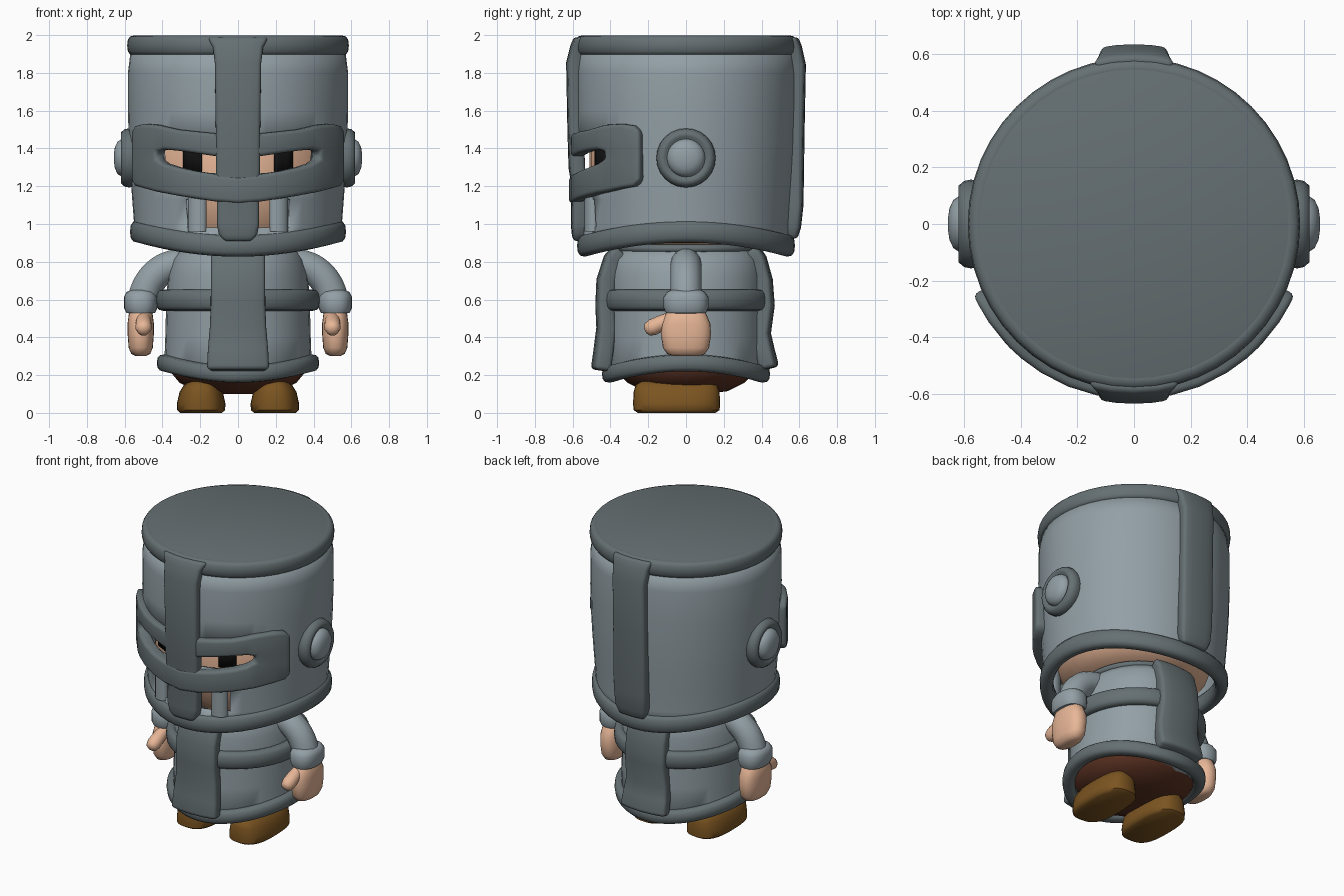
import bpy, bmesh, math
from math import sin, cos, radians, pi

if "Cube" in bpy.data.objects:
    bpy.data.objects.remove(bpy.data.objects["Cube"])


def mat(name, rgb):
    m = bpy.data.materials.new(name)
    m.diffuse_color = (*rgb, 1)
    m.use_nodes = True
    m.node_tree.nodes["Principled BSDF"].inputs["Base Color"].default_value = m.diffuse_color
    return m


DARK = mat("dark_steel", (0.13, 0.16, 0.17))
LIGHT = mat("light_steel", (0.29, 0.35, 0.38))
SKIN = mat("skin", (0.80, 0.47, 0.31))
BOOT = mat("boot_leather", (0.20, 0.09, 0.015))
CLOTH = mat("brown_cloth", (0.10, 0.03, 0.015))
BLACK = mat("black", (0.005, 0.005, 0.005))


def grid(name, rows, m, loop=False, ring=False, caps=False, skip=None, thick=0, bevel=0):
    """Skin a grid of points; loop closes each row, ring joins last row to first."""
    bm = bmesh.new()
    v = [[bm.verts.new(p) for p in r] for r in rows]
    nr, nc = len(v), len(v[0])
    for i in range(nr if ring else nr - 1):
        for j in range(nc if loop else nc - 1):
            if skip and skip(i, j):
                continue
            a, b = v[i], v[(i + 1) % nr]
            k = (j + 1) % nc
            bm.faces.new((a[j], a[k], b[k], b[j]))
    if caps:
        bm.faces.new(v[0])
        bm.faces.new(v[-1])
    bmesh.ops.recalc_face_normals(bm, faces=bm.faces)
    me = bpy.data.meshes.new(name)
    bm.to_mesh(me)
    bm.free()
    me.materials.append(m)
    ob = bpy.data.objects.new(name, me)
    bpy.context.collection.objects.link(ob)
    if thick:
        s = ob.modifiers.new("thickness", "SOLIDIFY")
        s.thickness, s.offset = thick, 0
    if bevel:
        b = ob.modifiers.new("round", "BEVEL")
        b.width, b.segments, b.limit_method = bevel, 3, "ANGLE"
        b.angle_limit = radians(40)
    return ob


def spow(c, n):
    return math.copysign(abs(c) ** (2 / n), c)


def stack(name, secs, m, loc=(0, 0, 0), n=2, seg=24, rot=(0, 0, 0), ring=False):
    """Stacked oval sections (half x, half y, z, front/back dip)."""
    rows = []
    for a, b, z, *d in secs:
        dip = d[0] if d else 0
        rows.append([(a * spow(sin(t), n), -b * spow(cos(t), n), z - dip * cos(t) ** 2)
                     for t in (2 * pi * k / seg for k in range(seg))])
    ob = grid(name, rows, m, loop=True, ring=ring, caps=not ring)
    ob.location, ob.rotation_euler = loc, rot
    return ob


def hoop(name, rx, ry, z, w, h, dip=0, m=DARK, seg=48):
    secs = [(rx + w * spow(cos(t), 2.6), ry + w * spow(cos(t), 2.6), z + h * spow(sin(t), 2.6), dip)
            for t in (2 * pi * k / 12 for k in range(12))]
    return stack(name, secs, m, seg=seg, ring=True)


def strap(name, prof, side, thick, curve=0.85):
    """Vertical strip from (distance from axis, z, half width) points."""
    rows = [[(w * u, side * (y - curve * (w * u) ** 2), z) for u in (-1, -.5, 0, .5, 1)]
            for y, z, w in prof]
    return grid(name, rows, DARK, thick=thick, bevel=0.022)


def wrap(name, cols, r, m, thick, skip=None, bevel=0.0):
    """Plate bent around the z axis from (angle from front, z values...)."""
    rows = [[(r * sin(radians(a)), -r * cos(radians(a)), z) for z in zs] for a, *zs in cols]
    return grid(name, rows, m, thick=thick, bevel=bevel, skip=skip)


# helmet shell with eye and mouth openings
SEG = 48
shell = [(.53, .91, .07), (.535, 1.0, .02), (.545, 1.13), (.555, 1.27), (.562, 1.40),
         (.568, 1.6), (.568, 1.8), (.55, 1.94)]
rows = []
for r, z, *d in shell:
    rows.append([(r * sin(t), -r * cos(t), z - (d[0] if d else 0) * cos(t) ** 2)
                 for t in (2 * pi * k / SEG for k in range(SEG))])


def opening(i, j):
    a = abs(((j + 0.5) * 360 / SEG + 180) % 360 - 180)
    return (i == 3 and 7.5 < a < 45) or (i == 1 and 7.5 < a < 30)


grid("helmet_shell", rows, LIGHT, loop=True, skip=opening, thick=0.03)

# helmet top and rims
stack("helmet_top", [(.54, .54, 1.94), (.565, .565, 1.99), (.54, .54, 1.999)], DARK, seg=SEG)
hoop("helmet_top_rim", .55, .55, 1.945, .037, .053)
hoop("helmet_bottom_rim", .53, .535, .96, .042, .058, .075)

# helmet front and back straps
strap("helmet_front_strap", [(.555, 1.98, .16), (.575, 1.93, .13), (.595, 1.85, .12), (.588, 1.5, .115),
                             (.582, 1.3, .115), (.566, 1.2, .11), (.57, 1.0, .11), (.565, .95, .10),
                             (.555, .915, .07)], -1, .08)
strap("helmet_back_strap", [(.555, 1.98, .14), (.575, 1.93, .125), (.595, 1.84, .115), (.588, 1.5, .115),
                            (.582, 1.1, .115), (.57, .99, .11), (.55, .93, .09)], 1, .08)

# eye mask plate
half = [(0, 1.47, 1.345, 1.25, 1.11), (12, 1.48, 1.36, 1.265, 1.12), (22, 1.49, 1.375, 1.28, 1.135),
        (32, 1.50, 1.388, 1.30, 1.15), (40, 1.515, 1.395, 1.32, 1.163), (45, 1.525, 1.385, 1.345, 1.17),
        (56, 1.53, 1.40, 1.32, 1.19), (63, 1.52, 1.40, 1.31, 1.20), (66.5, 1.49, 1.40, 1.31, 1.23)]
cols = [(-a, *z) for a, *z in half[:0:-1]] + half
wrap("eye_mask", cols, .582, DARK, .075, bevel=.027,
     skip=lambda i, j: j == 1 and abs(cols[i][0] + cols[i + 1][0]) < 90)

# head inside the helmet
stack("head", [(.2, .2, .88), (.36, .36, .90), (.45, .45, .98), (.5, .5, 1.15), (.51, .51, 1.25),
               (.51, .51, 1.4), (.45, .45, 1.6), (.25, .25, 1.72)], SKIN, seg=32)

# torso, hem and belt
stack("tunic", [(.36, .38, .25, .07), (.39, .405, .27, .06), (.385, .405, .4), (.38, .405, .6),
                (.37, .405, .73), (.345, .39, .81), (.31, .35, .86), (.2, .22, .885)], LIGHT, seg=32)
hoop("collar", .29, .32, .87, .035, .022)
hoop("tunic_hem", .39, .405, .265, .04, .045, .06)
hoop("belt", .395, .405, .597, .04, .057)
stack("trousers", [(.1, .1, .10), (.22, .22, .115), (.31, .31, .16), (.36, .37, .22), (.36, .37, .30)], CLOTH)

# tabard panels
strap("tabard_front", [(.355, .855, .14), (.395, .81, .14), (.43, .7, .14), (.435, .57, .14),
                       (.43, .45, .145), (.445, .33, .155), (.46, .225, .16)], -1, .09, .9)
strap("tabard_back", [(.35, .86, .14), (.385, .81, .14), (.415, .7, .14), (.425, .57, .14),
                      (.405, .42, .145), (.425, .33, .155), (.45, .235, .16)], 1, .09, .9)

for s, side in ((-1, "left"), (1, "right")):
    # eye
    wrap(side + "_eye", [(s * a, 1.27, 1.40) for a in (22, 26, 30, 34)], .513, BLACK, .02)
    # mouth grille bar
    stack(side + "_mouth_bar", [(.052, .035, .96), (.052, .035, 1.16)], LIGHT,
          (s * .215, -.50, 0), seg=16, rot=(0, 0, s * .4))
    # ear disc and dome
    turn = (0, s * pi / 2, 0)
    stack(side + "_ear_disc", [(r, r, z) for r, z in ((.15, 0), (.157, .03), (.152, .055), (.135, .075),
          (.115, .075), (.10, .06))], DARK, (s * .545, 0, 1.35), rot=turn)
    stack(side + "_ear_dome", [(r, r, z) for r, z in ((.103, .04), (.10, .07), (.085, .093), (.055, .107),
          (.02, .112))], LIGHT, (s * .545, 0, 1.35), rot=turn)
    # sleeve
    cu = bpy.data.curves.new(side + "_sleeve", "CURVE")
    cu.dimensions, cu.bevel_depth, cu.bevel_resolution, cu.use_fill_caps = "3D", .083, 5, True
    sp = cu.splines.new("NURBS")
    path = [(.26, .79), (.36, .79), (.45, .73), (.49, .66), (.51, .58)]
    sp.points.add(len(path) - 1)
    for p, (x, z) in zip(sp.points, path):
        p.co = (s * x, 0, z, 1)
    sp.use_endpoint_u, sp.order_u = True, 4
    cu.materials.append(LIGHT)
    bpy.context.collection.objects.link(bpy.data.objects.new(side + "_sleeve", cu))
    # cuff
    stack(side + "_cuff", [(.055, .08, -.06), (.076, .107, -.055), (.088, .118, -.03), (.088, .118, .03),
                           (.075, .10, .055), (.05, .08, .065)], LIGHT, (s * .515, 0, .585), n=2.4)
    # hand and thumb
    stack(side + "_hand", [(.025, .06, .30), (.05, .10, .312), (.064, .122, .345), (.069, .132, .41),
                           (.07, .13, .47), (.062, .105, .53), (.04, .08, .56)], SKIN,
          (s * .515, 0, 0), n=2.4)
    stack(side + "_thumb", [(.015, .015, -.095), (.035, .035, -.082), (.044, .044, -.05), (.042, .042, 0),
                            (.035, .035, .08)], SKIN, (s * .50, -.13, .475), seg=16, rot=(radians(-65), 0, 0))
    # boot
    stack(side + "_boot", [(.11, .205, 0), (.127, .228, .015), (.128, .23, .05), (.115, .228, .11),
                           (.09, .215, .15), (.06, .18, .168), (.03, .12, .175)], BOOT,
          (s * .195, -.05, 0), n=2.7, seg=32)

# smooth shading
bpy.ops.object.select_all(action="DESELECT")
for ob in bpy.data.objects:
    if ob.type == "MESH":
        ob.select_set(True)
        bpy.context.view_layer.objects.active = ob
bpy.ops.object.shade_smooth_by_angle(angle=radians(50))
